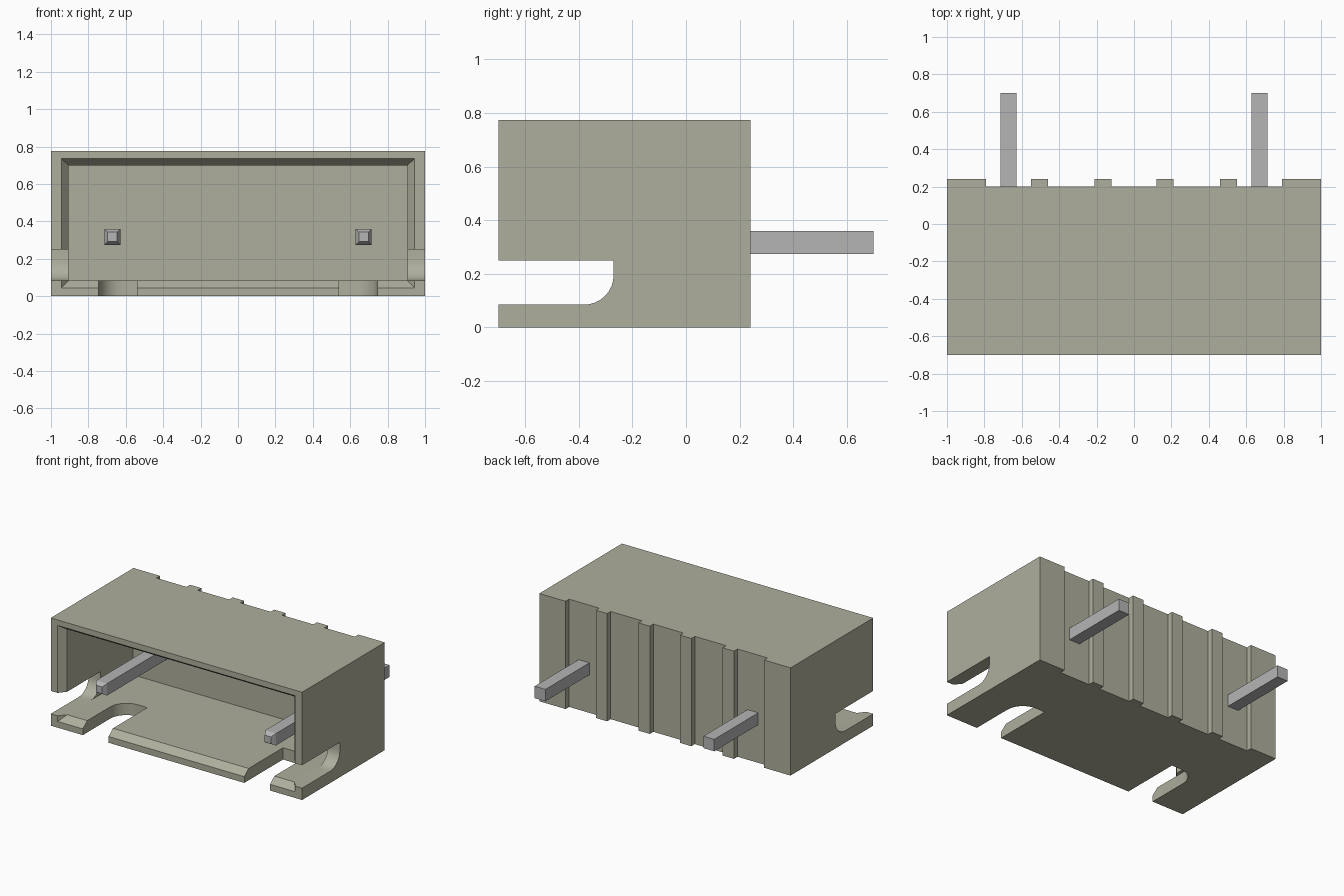
import bpy, bmesh, math

cube = bpy.data.objects.get("Cube")
if cube:
    bpy.data.objects.remove(cube, do_unlink=True)


def material(name, rgb, rough):
    m = bpy.data.materials.new(name)
    m.use_nodes = True
    m.diffuse_color = (*rgb, 1)
    b = m.node_tree.nodes["Principled BSDF"]
    b.inputs["Base Color"].default_value = (*rgb, 1)
    b.inputs["Roughness"].default_value = rough
    return m


plastic = material("warm grey plastic", (0.43, 0.43, 0.34), 0.6)
metal = material("pin metal", (0.46, 0.46, 0.465), 0.5)


def loft(name, rings, mat=plastic):
    """Closed solid through a series of matching point rings."""
    bm = bmesh.new()
    loops = [[bm.verts.new(p) for p in r] for r in rings]
    n = len(loops[0])
    for a, b in zip(loops, loops[1:]):
        for i in range(n):
            j = (i + 1) % n
            bm.faces.new((a[i], a[j], b[j], b[i]))
    bm.faces.new(loops[0])
    bm.faces.new(loops[-1])
    bmesh.ops.recalc_face_normals(bm, faces=bm.faces)
    me = bpy.data.meshes.new(name)
    bm.to_mesh(me)
    bm.free()
    me.materials.append(mat)
    ob = bpy.data.objects.new(name, me)
    bpy.context.collection.objects.link(ob)
    return ob


def rect(y, x0, x1, z0, z1):
    return [(x0, y, z0), (x1, y, z0), (x1, y, z1), (x0, y, z1)]


def cut(target, cutter):
    cutter.hide_render = True
    mod = target.modifiers.new("cut", "BOOLEAN")
    mod.operation, mod.solver, mod.object = "DIFFERENCE", "EXACT", cutter
    bpy.context.view_layer.objects.active = target
    bpy.ops.object.modifier_apply(modifier=mod.name)
    bpy.data.objects.remove(cutter, do_unlink=True)


def slot_profile(a, b, end, r, steps=8):
    """Open-fronted slot between a and b, rounded at the a corner of its end."""
    s = 1 if b > a else -1
    pts = [(-0.8, b), (end, b)]
    for i in range(steps + 1):
        t = math.pi / 2 * i / steps
        pts.append((end - r + r * math.cos(t), a + s * (r - r * math.sin(t))))
    return pts + [(-0.8, a)]


# Housing: top outline with standoff ribs on the back, pulled up to full height
FRONT, BACK, RIB, HEIGHT = -0.70, 0.20, 0.24, 0.775
outline = [(-1, FRONT), (1, FRONT), (1, RIB), (0.79, RIB), (0.79, BACK)]
for x in (0.505, 0.165, -0.165, -0.505):
    outline += [(x + 0.045, BACK), (x + 0.045, RIB), (x - 0.045, RIB), (x - 0.045, BACK)]
outline += [(-0.79, BACK), (-0.79, RIB), (-1, RIB)]
housing = loft("housing", [[(x, y, z) for x, y in outline] for z in (0, HEIGHT)])

# Cavity with a chamfered mouth
cut(housing, loft("cavity_cutter", [
    rect(-0.75, -0.985, 0.985, 0.005, 0.770),
    rect(-0.65, -0.905, 0.905, 0.085, 0.700),
    rect(0.10, -0.905, 0.905, 0.085, 0.700)]))

# Side wall slots and floor notches, mirrored left and right
for s in (1, -1):
    side = slot_profile(0.085, 0.25, -0.27, 0.11)
    cut(housing, loft("side_cutter", [[(s * x, y, z) for y, z in side] for x in (0.88, 1.1)]))
    notch = slot_profile(s * 0.745, s * 0.54, -0.26, 0.13)
    cut(housing, loft("notch_cutter", [[(x, y, z) for y, x in notch] for z in (-0.1, 0.12)]))

bpy.ops.object.select_all(action="DESELECT")
housing.select_set(True)
bpy.context.view_layer.objects.active = housing
bpy.ops.object.shade_smooth_by_angle(angle=math.radians(25))

# Square contact pins with tapered front tips
for name, x in (("left_pin", 0.672), ("right_pin", -0.672)):
    def section(y, h):
        return rect(y, x - h, x + h, 0.317 - h, 0.317 + h)
    loft(name, [section(-0.62, 0.025), section(-0.59, 0.043), section(0.70, 0.043)], metal)
